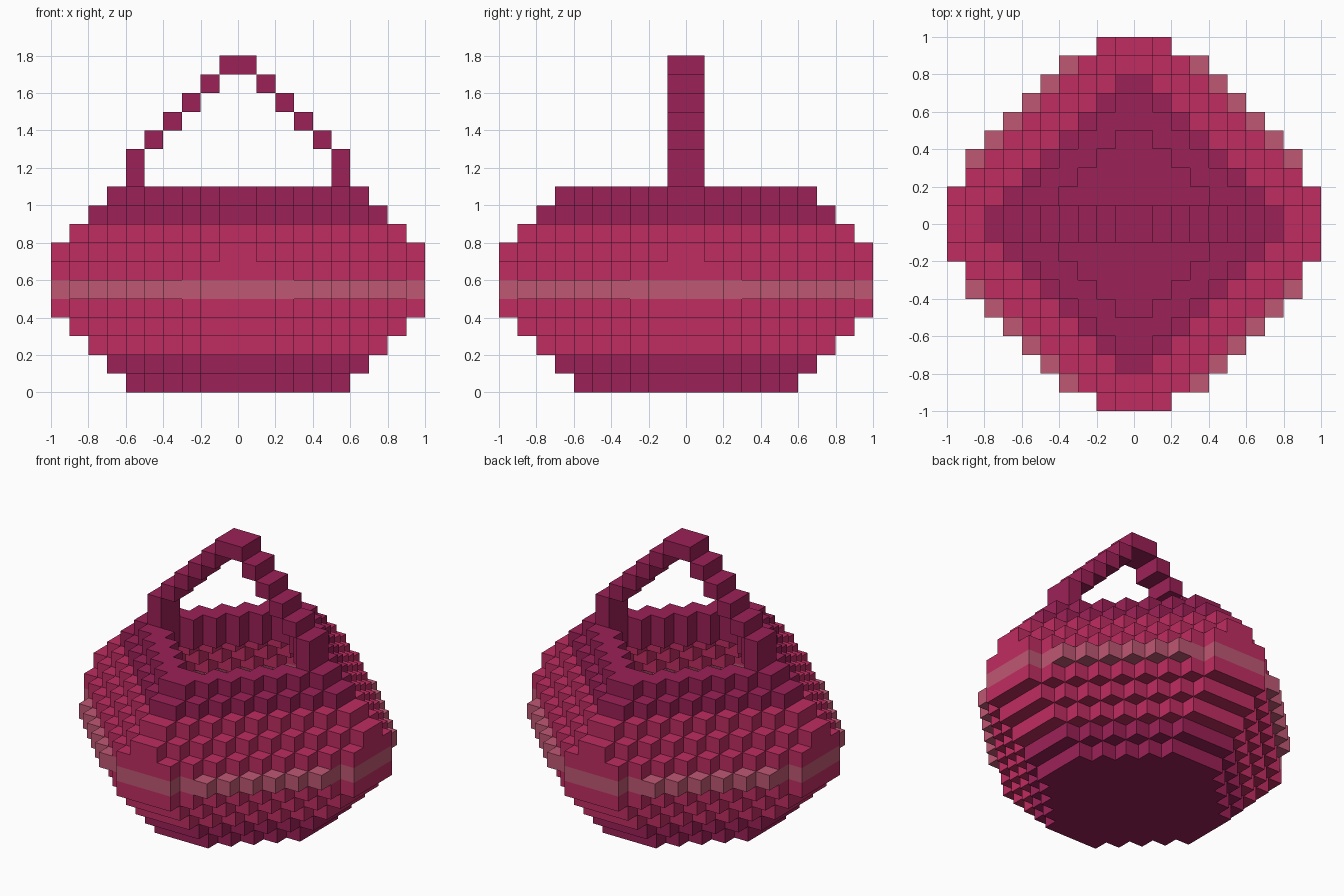
import bpy
import bmesh
from mathutils import Vector

UNIT = 0.1  # edge of one block

cube = bpy.data.objects.get("Cube")
if cube:
    bpy.data.objects.remove(cube, do_unlink=True)


def make_material(name, rgb):
    linear = [((c / 255 + 0.055) / 1.055) ** 2.4 for c in rgb]
    mat = bpy.data.materials.new(name)
    mat.use_nodes = True
    mat.diffuse_color = (*linear, 1)
    mat.node_tree.nodes["Principled BSDF"].inputs["Base Color"].default_value = (*linear, 1)
    return mat


plum = make_material("dark plum", (156, 33, 87))
crimson = make_material("crimson", (191, 45, 97))
rose = make_material("dusty rose", (191, 88, 117))


def diamond(i, j, diagonal, reach):
    """True when a block of one quadrant lies in a diamond with blunted tips."""
    return i + j <= diagonal and max(i, j) <= reach


def mirrored(i, j, k):
    """The four copies of a block across both vertical planes."""
    return {(x, y, k) for x in (i, -1 - i) for y in (j, -1 - j)}


def layer_cells(k):
    """Blocks of one layer: a hollow diamond ring, solid at the floor."""
    if k < 5:        # widening bowl
        outer, reach = k + 6, k + 5
    elif k == 5:     # widest band
        outer, reach = 11, 9
    else:            # narrowing shoulder
        outer, reach = 16 - k, 9
    inner = 4 if k >= 9 else outer - 2
    cells = set()
    for i in range(10):
        for j in range(10):
            inside = diamond(i, j, outer, reach)
            if k == 5 and max(i, j) == 9:
                inside = i + j <= 10
            hollow = k > 0 and diamond(i, j, inner, reach - 2)
            if inside and not hollow:
                cells |= mirrored(i, j, k)
    return cells


def layers(first, last):
    return set().union(*(layer_cells(k) for k in range(first, last + 1)))


# Basket bands from the floor to the rim
parts = {
    "basket_base": (layers(0, 1), plum),
    "basket_lower_wall": (layers(2, 4), crimson),
    "basket_stripe": (layers(5, 5), rose),
    "basket_upper_wall": (layers(6, 8), crimson),
    "basket_rim": (layers(9, 10), plum),
}

# Stepped handle: upright feet, then one block in per layer
handle = mirrored(5, 0, 11)
for step in range(6):
    handle |= mirrored(5 - step, 0, 12 + step)
parts["handle"] = (handle, plum)

filled = set().union(*(cells for cells, _ in parts.values()))


def build_blocks(name, cells, mat):
    """Join blocks into one mesh, keeping only the exposed faces."""
    bm = bmesh.new()
    verts = {}

    def corner(point):
        key = tuple(round(c) for c in point)
        if key not in verts:
            verts[key] = bm.verts.new(Vector(key) * UNIT)
        return verts[key]

    for cell in sorted(cells):
        for axis in range(3):
            for sign in (-1, 1):
                normal = Vector((0, 0, 0))
                normal[axis] = sign
                neighbour = tuple(round(c) for c in Vector(cell) + normal)
                if neighbour in filled:
                    continue
                u = Vector((0, 0, 0))
                u[(axis + 1) % 3] = 1
                v = normal.cross(u)
                middle = Vector(cell) + Vector((0.5, 0.5, 0.5)) + normal / 2
                bm.faces.new([corner(middle + (a * u + b * v) / 2)
                              for a, b in ((-1, -1), (1, -1), (1, 1), (-1, 1))])
    mesh = bpy.data.meshes.new(name)
    bm.to_mesh(mesh)
    bm.free()
    mesh.materials.append(mat)
    obj = bpy.data.objects.new(name, mesh)
    bpy.context.collection.objects.link(obj)


for part_name, (part_cells, part_mat) in parts.items():
    build_blocks(part_name, part_cells, part_mat)
